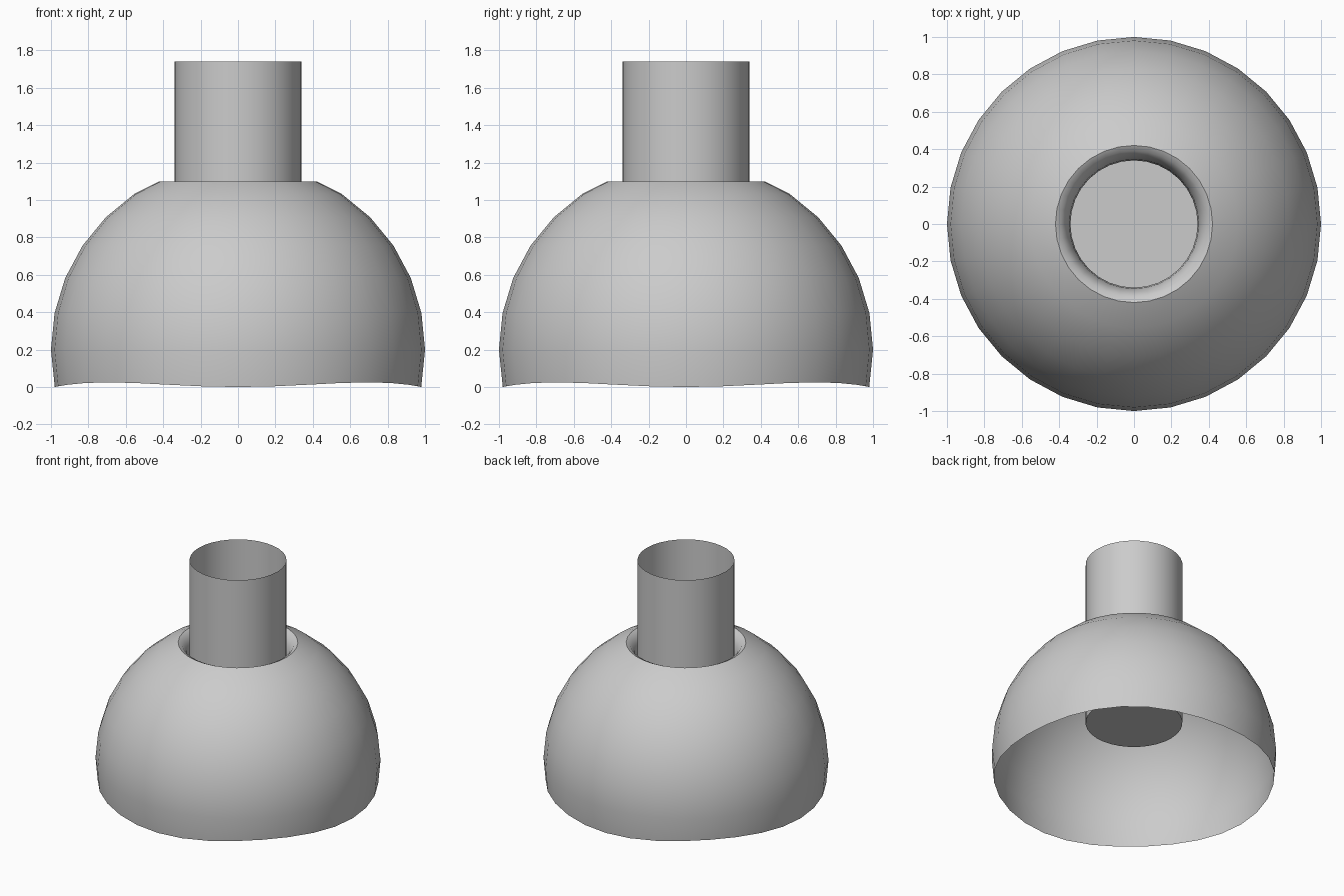
import bpy
import bmesh
from math import sin, cos, pi, radians, sqrt

SEGMENTS = 32
CENTRE_Z = 0.2

cube = bpy.data.objects.get("Cube")
if cube:
    bpy.data.objects.remove(cube, do_unlink=True)

# Single plain grey
grey = bpy.data.materials.new("plain grey")
grey.use_nodes = True
colour = (0.6, 0.6, 0.6, 1)
grey.diffuse_color = colour
grey.node_tree.nodes["Principled BSDF"].inputs["Base Color"].default_value = colour


def lathe(name, profile, cap_first=False, adjust=None):
    """Turn (radius, height) points about z; adjust may reshape each ring."""
    bm = bmesh.new()
    rings = []
    for row, (r, z) in enumerate(profile):
        ring = []
        for i in range(SEGMENTS):
            a = 2 * pi * i / SEGMENTS
            rr, zz = adjust(row, a, r, z) if adjust else (r, z)
            ring.append(bm.verts.new((rr * cos(a), rr * sin(a), zz)))
        rings.append(ring)
    for low, high in zip(rings, rings[1:]):
        for i in range(SEGMENTS):
            j = (i + 1) % SEGMENTS
            bm.faces.new((low[i], low[j], high[j], high[i]))
    if cap_first:
        bm.faces.new(list(reversed(rings[0])))
    mesh = bpy.data.meshes.new(name)
    bm.to_mesh(mesh)
    bm.free()
    mesh.materials.append(grey)
    obj = bpy.data.objects.new(name, mesh)
    bpy.context.collection.objects.link(obj)
    bpy.ops.object.select_all(action="DESELECT")
    obj.select_set(True)
    bpy.context.view_layer.objects.active = obj
    bpy.ops.object.shade_smooth_by_angle(angle=radians(40))
    return obj


def wavy_edge(row, a, r, z):
    """Lift the open bottom edge a little on the diagonals."""
    if row == 0:
        z += 0.025 * sin(2 * a) ** 2
        r = sqrt(1 - (z - CENTRE_Z) ** 2)
    return r, z


# Open dome, with a rounded lip turning down into the neck hole
step = radians(11.25)
dome_profile = [(cos(k * step), CENTRE_Z + sin(k * step)) for k in range(-1, 6)]
dome_profile[0] = (dome_profile[0][0], 0)
lip = [(0.42, 1.1), (0.39, 1.085), (0.362, 1.04), (0.346, 0.97), (0.34, 0.88)]
lathe("dome", dome_profile + lip, adjust=wavy_edge)

# Neck tube, open at the top and closed by a floor inside the dome
lathe("neck_tube", [(0.34, 0.46), (0.34, 0.88), (0.34, 1.74)], cap_first=True)
